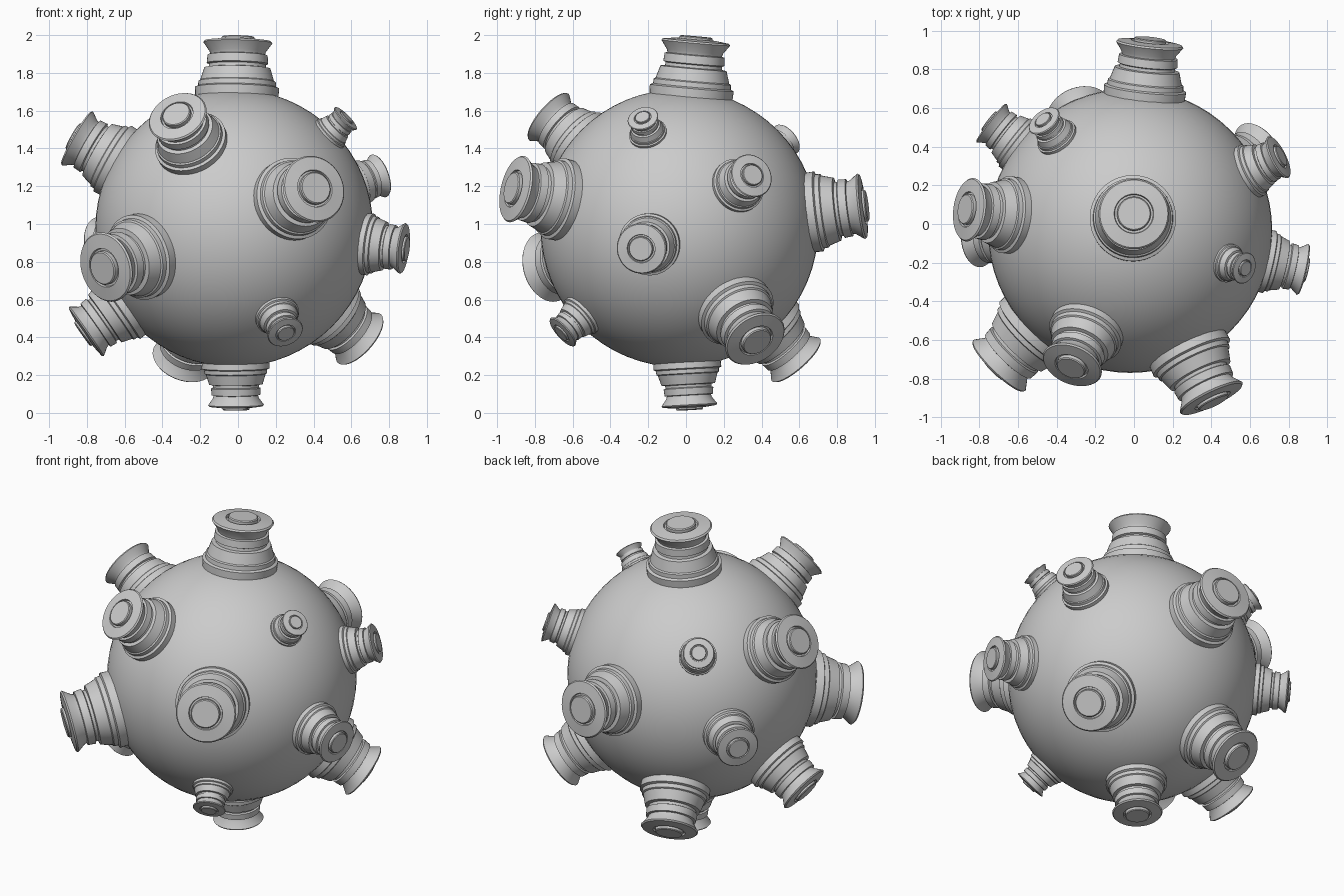
import bpy, bmesh, math
from mathutils import Vector

if "Cube" in bpy.data.objects:
    bpy.data.objects.remove(bpy.data.objects["Cube"])

CENTRE = Vector((-0.02, -0.035, 0.978))
RADIUS = 0.735
SEGMENTS = 48

# Nozzle profile (radius, height above the ball), in units of the cap radius
PROFILE = [(1.2, -0.3), (1.22, 0.06), (1.13, 0.10), (1.12, 0.24), (1.07, 0.27),
           (0.96, 0.63), (0.83, 0.65), (0.82, 0.74), (0.89, 0.77), (0.87, 1.01),
           (0.79, 1.03), (0.82, 1.12), (1.0, 1.37), (0.96, 1.42), (0.56, 1.47),
           (0.54, 1.40), (0.48, 1.40), (0.48, 1.52), (0.45, 1.55)]

# Each nozzle: outward direction, cap radius
NOZZLES = [
    ((0.02, 0.09, 1.02), 0.183),
    ((0.01, 0.055, -0.97), 0.148),
    ((-0.69, -0.71, -0.21), 0.188),
    ((0.43, -0.885, 0.212), 0.180),
    ((-0.305, -0.705, 0.60), 0.161),
    ((0.28, -0.64, -0.57), 0.098),
    ((-0.84, 0.11, 0.48), 0.165),
    ((-0.815, -0.03, -0.57), 0.160),
    ((-0.72, 0.56, -0.07), 0.127),
    ((-0.45, 0.575, 0.477), 0.092),
    ((0.105, 1.0, 0.12), 0.175),
    ((-0.27, 0.62, -0.70), 0.170),
    ((0.68, 0.41, -0.60), 0.172),
    ((0.775, 0.385, 0.28), 0.119),
    ((0.595, -0.195, 0.586), 0.083),
    ((0.915, -0.205, -0.11), 0.135),
]


def finish(bm, name):
    bmesh.ops.recalc_face_normals(bm, faces=bm.faces)
    mesh = bpy.data.meshes.new(name)
    bm.to_mesh(mesh)
    bm.free()
    obj = bpy.data.objects.new(name, mesh)
    bpy.context.collection.objects.link(obj)
    bpy.ops.object.select_all(action='DESELECT')
    obj.select_set(True)
    bpy.context.view_layer.objects.active = obj
    bpy.ops.object.shade_smooth_by_angle(angle=math.radians(30))
    return obj


def nozzle(name, direction, size):
    # Lathe the profile, then aim it outward from the ball
    bm = bmesh.new()
    rings = []
    for r, h in PROFILE:
        rings.append([bm.verts.new((r * size * math.cos(a), r * size * math.sin(a), h * size))
                      for a in (2 * math.pi * i / SEGMENTS for i in range(SEGMENTS))])
    for low, high in zip(rings, rings[1:]):
        for i in range(SEGMENTS):
            j = (i + 1) % SEGMENTS
            bm.faces.new((low[i], low[j], high[j], high[i]))
    bm.faces.new(rings[0][::-1])
    bm.faces.new(rings[-1])
    obj = finish(bm, name)
    axis = Vector(direction).normalized()
    obj.rotation_euler = axis.to_track_quat('Z', 'Y').to_euler()
    obj.location = CENTRE + axis * RADIUS


# Central ball
bm = bmesh.new()
bmesh.ops.create_uvsphere(bm, u_segments=64, v_segments=32, radius=RADIUS)
ball = finish(bm, "ball")
ball.location = CENTRE

# Stepped nozzles all around it
for n, (direction, size) in enumerate(NOZZLES, 1):
    nozzle(f"nozzle_{n:02d}", direction, size)
